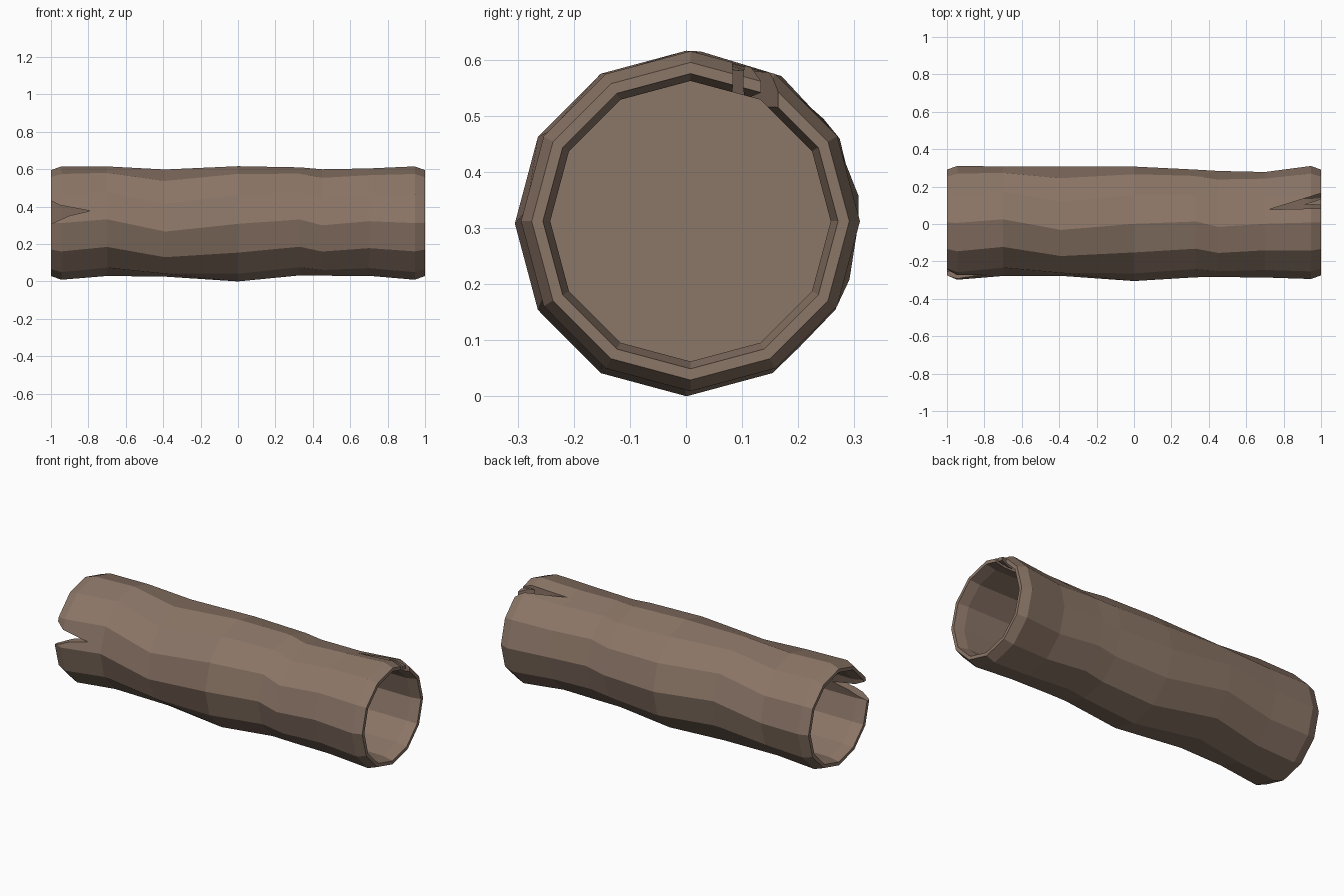
import bpy, bmesh
from math import sin, cos, pi, radians

if "Cube" in bpy.data.objects:
    bpy.data.objects.remove(bpy.data.objects["Cube"])

bark = bpy.data.materials.new("bark")
bark.diffuse_color = (0.26, 0.18, 0.135, 1)
bark.use_nodes = True
bark.node_tree.nodes["Principled BSDF"].inputs["Base Color"].default_value = bark.diffuse_color

# Bark sections: x, half width y, half height z, centre y, centre z, twist in degrees
outer = [
    (-1.00, .283, .283, .008, .312, 0),
    (-0.945, .304, .303, .006, .312, 0),
    (-0.70, .293, .293, .015, .322, -2),
    (-0.39, .296, .290, .015, .312, 9),
    (0.00, .306, .308, .001, .308, 0),
    (0.33, .288, .289, .003, .321, -2),
    (0.45, .284, .285, .000, .315, 3),
    (0.70, .282, .287, -.004, .317, -1),
    (0.945, .302, .303, .008, .312, 0),
    (1.00, .283, .283, .008, .312, 0),
]


def inner(x, r):
    return (x, r, r, .008, .312, 0)


# Hollow from both ends with a partition in the middle
sections = ([inner(-.01, .25), inner(-.94, .25), inner(-1, .263)] + outer +
            [inner(1, .263), inner(.94, .25), inner(.01, .25)])

N = 12
bm = bmesh.new()
rings = []
for x, ry, rz, cy, cz, tw in sections:
    angles = [2 * pi * i / N + radians(tw) for i in range(N)]
    rings.append([bm.verts.new((x, cy + ry * cos(a), cz + rz * sin(a))) for a in angles])
for a, b in zip(rings, rings[1:]):
    for i in range(N):
        j = (i + 1) % N
        bm.faces.new((a[i], a[j], b[j], b[i]))
bm.faces.new(rings[0])
bm.faces.new(rings[-1])
bmesh.ops.recalc_face_normals(bm, faces=bm.faces)
mesh = bpy.data.meshes.new("hollow_log")
bm.to_mesh(mesh)
bm.free()
log = bpy.data.objects.new("hollow_log", mesh)
bpy.context.collection.objects.link(log)
mesh.materials.append(bark)


def split(name, outline, place, near, far):
    """Cut a prism-shaped crack through the wall."""
    b = bmesh.new()
    lo = [b.verts.new(place(u, v, near)) for u, v in outline]
    hi = [b.verts.new(place(u, v, far)) for u, v in outline]
    b.faces.new(lo)
    b.faces.new(hi)
    for i in range(len(outline)):
        j = (i + 1) % len(outline)
        b.faces.new((lo[i], lo[j], hi[j], hi[i]))
    bmesh.ops.recalc_face_normals(b, faces=b.faces)
    m = bpy.data.meshes.new(name)
    b.to_mesh(m)
    b.free()
    m.materials.append(bark)
    cutter = bpy.data.objects.new(name, m)
    bpy.context.collection.objects.link(cutter)
    cutter.hide_render = True
    mod = log.modifiers.new(name, 'BOOLEAN')
    mod.operation = 'DIFFERENCE'
    mod.solver = 'EXACT'
    mod.object = cutter
    return cutter


# Splintered cracks: front of the left end, top back of the right end
cutters = [
    split("left_crack", [(-1.05, .455), (-.95, .407), (-.79, .377), (-.90, .352), (-1.05, .285)],
          lambda u, v, d: (u, d, v), -.5, -.1),
    split("right_crack", [(1.05, .18), (.72, .077), (1.05, .085), (1.05, .10), (.91, .105), (1.05, .15)],
          lambda u, v, d: (u, v, d), .4, .8),
]

# Apply the cuts and drop the cutters
bpy.context.view_layer.objects.active = log
log.select_set(True)
for mod in list(log.modifiers):
    bpy.ops.object.modifier_apply(modifier=mod.name)
for c in cutters:
    bpy.data.objects.remove(c)
